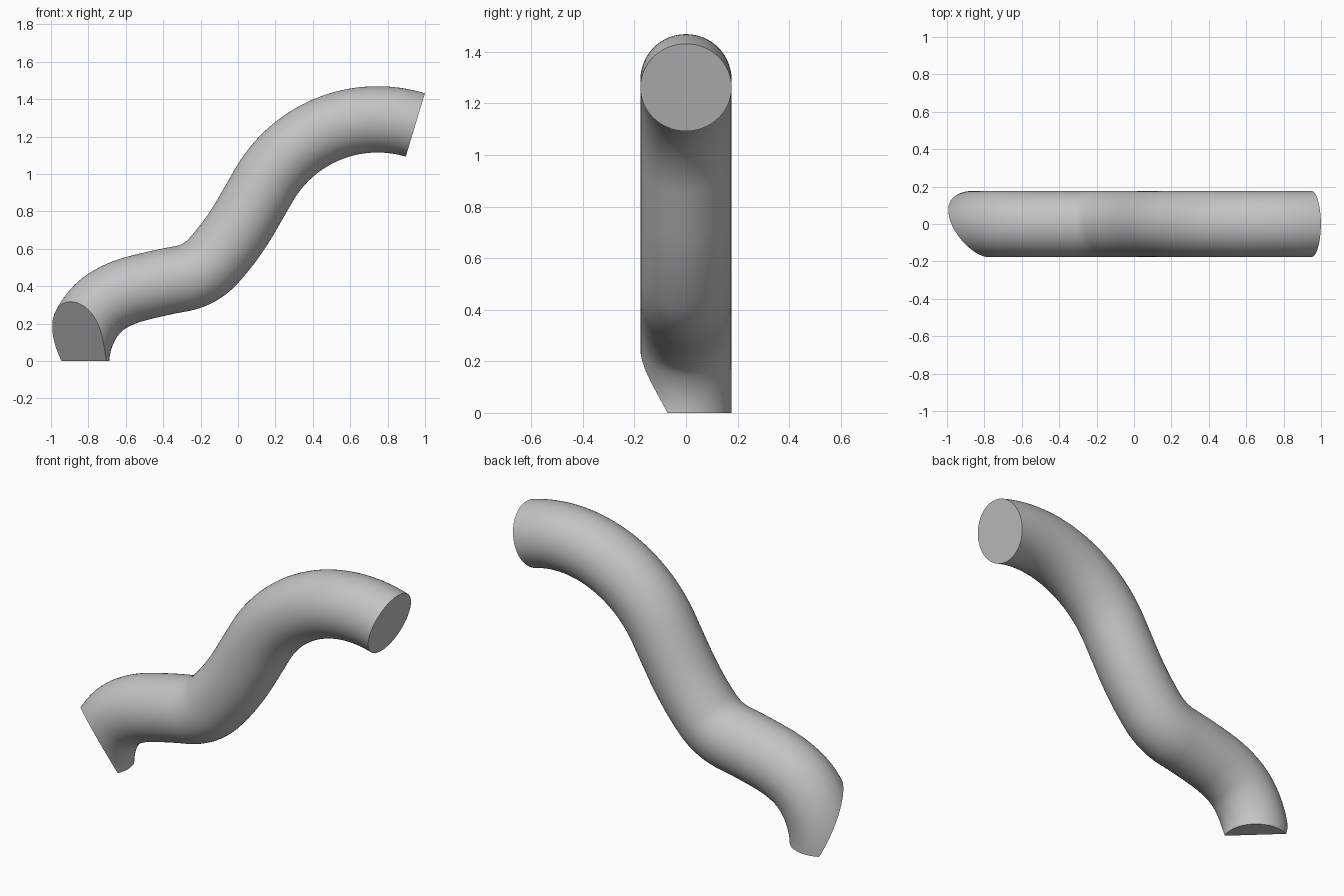
import bpy, bmesh, math
from mathutils import Vector

cube = bpy.data.objects.get("Cube")
if cube:
    bpy.data.objects.remove(cube, do_unlink=True)

RADIUS, SIDES, STEP = 0.177, 64, 0.02

# Centre line, walked from the upper end: (length, heading in degrees at its end)
SEGMENTS = [(0.938, 60), (0.19, 60), (0.30, 48), (0.20, 10), (0.256, 15),
            (0.152, 31), (0.112, 52), (0.168, 75), (0.107, 90), (0.12, 90)]


def centre_line():
    x, z, heading = 0.948, 1.262, -16.8
    points = [(x, z, math.radians(heading))]
    for length, end in SEGMENTS:
        n = max(1, round(length / STEP))
        for i in range(n):
            a = math.radians(heading + (end - heading) * (i + 0.5) / n)
            x -= math.cos(a) * length / n
            z -= math.sin(a) * length / n
            points.append((x, z, math.radians(heading + (end - heading) * (i + 1) / n)))
        heading = end
    return points


# Sweep a circle along the centre line
bm = bmesh.new()
rings = []
for x, z, a in centre_line():
    ring = []
    for k in range(SIDES):
        t = 2 * math.pi * k / SIDES
        u, v = RADIUS * math.cos(t), RADIUS * math.sin(t)
        ring.append(bm.verts.new((x - math.sin(a) * u, v, z + math.cos(a) * u)))
    rings.append(ring)
for r0, r1 in zip(rings, rings[1:]):
    for k in range(SIDES):
        j = (k + 1) % SIDES
        bm.faces.new((r0[k], r0[j], r1[j], r1[k]))
bm.faces.new(rings[0])
bm.faces.new(rings[-1])

# Cut the foot flat on the ground, then slice off its outer front corner
for point, normal in (((0, 0, 0), (0, 0, -1)),
                      ((-0.704, -0.07, 0), (-1, -1.05, -0.75))):
    cut = bmesh.ops.bisect_plane(
        bm, geom=bm.verts[:] + bm.edges[:] + bm.faces[:], dist=1e-5,
        plane_co=Vector(point), plane_no=Vector(normal).normalized(), clear_outer=True)
    edges = [e for e in cut["geom_cut"]
             if isinstance(e, bmesh.types.BMEdge) and e.is_boundary]
    bmesh.ops.holes_fill(bm, edges=edges, sides=0)
bmesh.ops.recalc_face_normals(bm, faces=bm.faces[:])

mesh = bpy.data.meshes.new("bent_pipe")
bm.to_mesh(mesh)
bm.free()
pipe = bpy.data.objects.new("bent_pipe", mesh)
bpy.context.collection.objects.link(pipe)

# Single grey material
grey = bpy.data.materials.new("light_grey")
grey.use_nodes = True
colour = (0.55, 0.55, 0.55, 1)
grey.diffuse_color = colour
grey.node_tree.nodes["Principled BSDF"].inputs["Base Color"].default_value = colour
mesh.materials.append(grey)

# Smooth wall with crisp cut edges
bpy.ops.object.select_all(action='DESELECT')
pipe.select_set(True)
bpy.context.view_layer.objects.active = pipe
bpy.ops.object.shade_smooth_by_angle(angle=math.radians(30))
